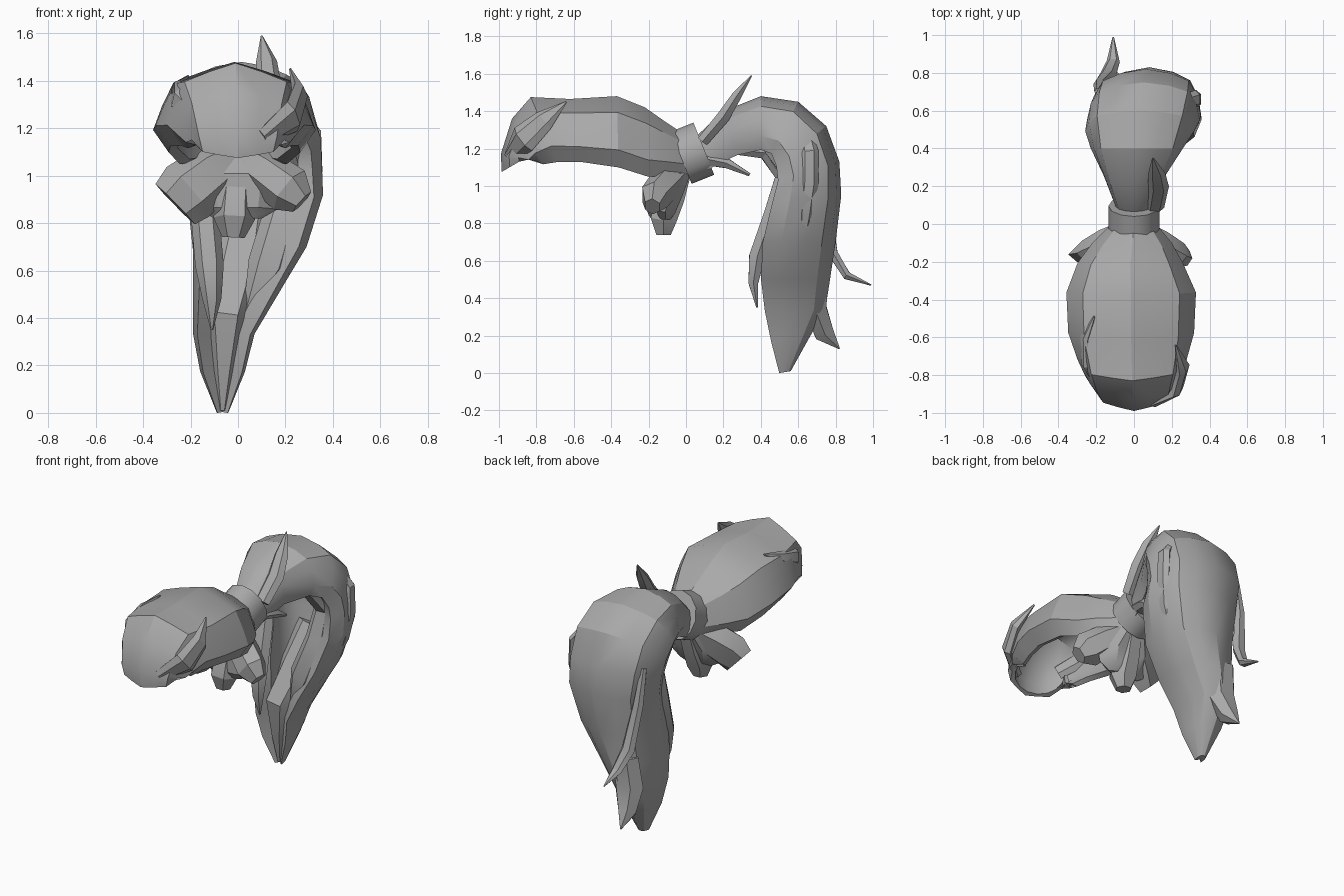
import bpy, bmesh, math
from mathutils import Vector

hair = bpy.data.materials.new("hair_grey")
hair.diffuse_color = (0.40, 0.40, 0.40, 1)


def loft(name, rings, angle=28):
    """Skin closed rings of equal size and cap both ends."""
    bm = bmesh.new()
    rows = [[bm.verts.new(p) for p in r] for r in rings]
    n = len(rows[0])
    for a, b in zip(rows, rows[1:]):
        for i in range(n):
            bm.faces.new((a[i], a[(i + 1) % n], b[(i + 1) % n], b[i]))
    for row in (rows[0], rows[-1]):
        # caps as strips of quads so that hollow ends stay open
        for i in range(n // 2 - 1):
            bm.faces.new((row[i], row[i + 1], row[n - 2 - i], row[n - 1 - i]))
    bmesh.ops.recalc_face_normals(bm, faces=bm.faces)
    me = bpy.data.meshes.new(name)
    bm.to_mesh(me)
    bm.free()
    ob = bpy.data.objects.new(name, me)
    bpy.context.collection.objects.link(ob)
    me.materials.append(hair)
    bpy.ops.object.select_all(action='DESELECT')
    ob.select_set(True)
    bpy.context.view_layer.objects.active = ob
    bpy.ops.object.shade_smooth_by_angle(angle=math.radians(angle))
    return ob


def power(v, e):
    return math.copysign(abs(v) ** e, v)


def shell(name, stations, groove, e=1.0, steps=10):
    """Hollow arched hair mass: outer ridge, inner rim, x range, hollow ratio."""
    rings = []
    for (y, z), (iy, iz), x0, x1, k in stations:
        top, inward = Vector((0, y, z)), Vector((0, iy - y, iz - z))
        xc, hw = (x0 + x1) / 2, (x1 - x0) / 2
        outer, inner = [], []
        for i in range(steps + 1):
            a = math.radians(-120 + 240 * i / steps)
            g = 1.0 if i % 2 else groove        # grooves between locks
            for s, out in ((g, outer), (k, inner)):
                p = top + inward * (1 - s * power(math.cos(a), e)) / 1.5
                out.append((xc + hw * s * power(math.sin(a), e), p.y, p.z))
        rings.append(outer + inner[::-1])
    return loft(name, rings)


def lock(name, path, side=(1, 0, 0), n=6):
    """Tapered strand; path entries are x, y, z, half width, half thickness."""
    pts = [Vector(p[:3]) for p in path]
    rings = []
    for i, p in enumerate(path):
        t = (pts[min(i + 1, len(pts) - 1)] - pts[max(i - 1, 0)]).normalized()
        s = Vector(side)
        s = (s - t * s.dot(t)).normalized()
        u = t.cross(s)
        rings.append([pts[i] + s * p[3] * math.cos(2 * math.pi * j / n)
                      + u * p[4] * math.sin(2 * math.pi * j / n) for j in range(n)])
    return loft(name, rings)


# Swept fringe, hollow underneath, front rim rising from a central point
shell("fringe", [
    ((0.00, 1.27), (0.03, 1.06), -0.10, 0.10, 0.5),
    ((-0.12, 1.35), (-0.09, 1.05), -0.22, 0.20, 0.7),
    ((-0.22, 1.42), (-0.20, 1.04), -0.30, 0.26, 0.76),
    ((-0.37, 1.48), (-0.36, 1.09), -0.36, 0.33, 0.8),
    ((-0.62, 1.465), (-0.56, 1.12), -0.35, 0.32, 0.8),
    ((-0.83, 1.475), (-0.68, 1.12), -0.30, 0.28, 0.8),
    ((-0.93, 1.36), (-0.76, 1.11), -0.26, 0.25, 0.8),
    ((-0.99, 1.17), (-0.79, 1.13), -0.22, 0.22, 0.8),
    ((-0.985, 1.075), (-0.79, 1.19), -0.20, 0.20, 0.82)], 0.93)
# Outer front corner locks
lock("fringe_flick_right", [(0.10, -0.94, 1.16, 0.04, 0.03), (0.23, -0.87, 1.25, 0.08, 0.03),
                            (0.26, -0.76, 1.35, 0.06, 0.03), (0.22, -0.64, 1.45, 0.005, 0.005)],
     side=(0.3, 0.6, -0.7))
lock("fringe_flick_left", [(-0.16, -0.88, 1.24, 0.05, 0.03), (-0.25, -0.74, 1.32, 0.06, 0.03),
                           (-0.26, -0.60, 1.37, 0.04, 0.02), (-0.21, -0.49, 1.42, 0.005, 0.005)],
     side=(-0.3, 0.6, -0.7))

# Hair tie: tilted round band
axis, up, mid = Vector((0, 0.93, 0.37)), Vector((0, -0.37, 0.93)), Vector((0, 0.035, 1.175))
loft("hair_tie", [[mid + axis * h + Vector((0.135 * math.cos(a), 0, 0)) + up * 0.15 * math.sin(a)
                   for a in (math.pi / 6 * i for i in range(12))]
                  for h in (-0.065, 0.065)], 35)

# Blunt tufts fanning out below the tie
for name, tip, w in (("left", (-0.265, -0.16, 0.88), 0.125),
                     ("centre", (-0.02, -0.12, 0.74), 0.08),
                     ("right", (0.27, -0.18, 0.89), 0.095)):
    a, b = Vector((0, -0.02, 1.09)), Vector(tip)
    bulge = Vector((0, -0.02, 0.01))
    p, q = a.lerp(b, 0.45) + bulge, a.lerp(b, 0.8) + bulge
    flat = Vector((0, 1, 0)).cross(b - a)
    end = 0.95 if name == "left" else 0.6
    lock("tuft_" + name, [(*a, 0.07, 0.06), (*p, w, 0.09), (*q, w * 1.1, 0.08),
                          (*b, w * end, 0.045)], side=flat)
lock("tuft_web", [(0, 0, 1.12, 0.09, 0.05), (0, -0.09, 0.98, 0.20, 0.09),
                  (0, -0.11, 0.86, 0.17, 0.06), (0, -0.11, 0.82, 0.10, 0.03)])

# Ponytail arching over and down to a point
shell("ponytail", [
    ((0.06, 1.27), (0.11, 1.09), -0.10, 0.10, 0.4),
    ((0.20, 1.40), (0.27, 1.17), -0.16, 0.16, 0.65),
    ((0.40, 1.48), (0.40, 1.20), -0.23, 0.26, 0.72),
    ((0.60, 1.45), (0.46, 1.18), -0.26, 0.32, 0.74),
    ((0.75, 1.32), (0.49, 1.11), -0.25, 0.35, 0.74),
    ((0.82, 1.13), (0.50, 1.03), -0.23, 0.355, 0.74),
    ((0.83, 0.95), (0.47, 0.91), -0.20, 0.36, 0.7),
    ((0.80, 0.70), (0.42, 0.70), -0.19, 0.29, 0.65),
    ((0.77, 0.50), (0.41, 0.50), -0.19, 0.17, 0.5),
    ((0.745, 0.34), (0.43, 0.33), -0.19, 0.07, 0.35),
    ((0.66, 0.19), (0.46, 0.17), -0.16, 0.03, 0.2),
    ((0.56, 0.01), (0.50, 0.00), -0.09, -0.04, 0.1)], 0.97, 0.85)
# Inner strands lining the ponytail
lock("inner_strand_left", [(-0.10, 0.22, 1.20, 0.04, 0.03), (-0.13, 0.42, 1.18, 0.05, 0.04),
                           (-0.15, 0.51, 1.05, 0.05, 0.04),
                           (-0.14, 0.46, 0.85, 0.06, 0.05), (-0.12, 0.38, 0.62, 0.06, 0.05),
                           (-0.11, 0.36, 0.48, 0.04, 0.03), (-0.11, 0.38, 0.35, 0.005, 0.005)])
lock("inner_strand_right", [(0.18, 0.42, 1.24, 0.06, 0.04), (0.22, 0.56, 1.05, 0.07, 0.04),
                            (0.20, 0.53, 0.85, 0.09, 0.05), (0.13, 0.47, 0.62, 0.09, 0.05),
                            (0.04, 0.50, 0.42, 0.02, 0.02)])
lock("ponytail_core", [(0.04, 0.70, 0.85, 0.10, 0.04), (0.0, 0.60, 0.62, 0.12, 0.06),
                       (-0.05, 0.52, 0.40, 0.10, 0.11), (-0.06, 0.51, 0.18, 0.05, 0.05),
                       (-0.065, 0.52, 0.01, 0.015, 0.015)])

# Loose strand tips: path points with widths
lock("top_spike", [(0.11, 0.09, 1.24, 0.05, 0.035), (0.13, 0.20, 1.37, 0.055, 0.04),
                   (0.12, 0.27, 1.48, 0.045, 0.03), (0.10, 0.35, 1.59, 0.004, 0.004)])
lock("under_spike", [(0.06, 0.08, 1.15, 0.05, 0.04), (0.09, 0.22, 1.12, 0.05, 0.03),
                     (0.10, 0.34, 1.06, 0.01, 0.01)])
lock("back_flick", [(-0.19, 0.70, 1.14, 0.02, 0.02), (-0.18, 0.74, 0.92, 0.035, 0.03),
                    (-0.14, 0.785, 0.64, 0.045, 0.03),
                    (-0.11, 0.86, 0.52, 0.035, 0.025), (-0.11, 0.99, 0.47, 0.004, 0.004)])
lock("back_tip", [(-0.06, 0.71, 0.55, 0.10, 0.06), (-0.08, 0.69, 0.35, 0.10, 0.07),
                  (-0.10, 0.74, 0.21, 0.06, 0.06), (-0.11, 0.82, 0.13, 0.004, 0.004)])
lock("side_strand", [(0.24, 0.64, 1.30, 0.03, 0.02), (0.325, 0.66, 1.18, 0.05, 0.03),
                     (0.33, 0.66, 1.02, 0.05, 0.03), (0.30, 0.64, 0.85, 0.04, 0.03),
                     (0.23, 0.62, 0.64, 0.005, 0.005)], side=(0, 1, 0))
